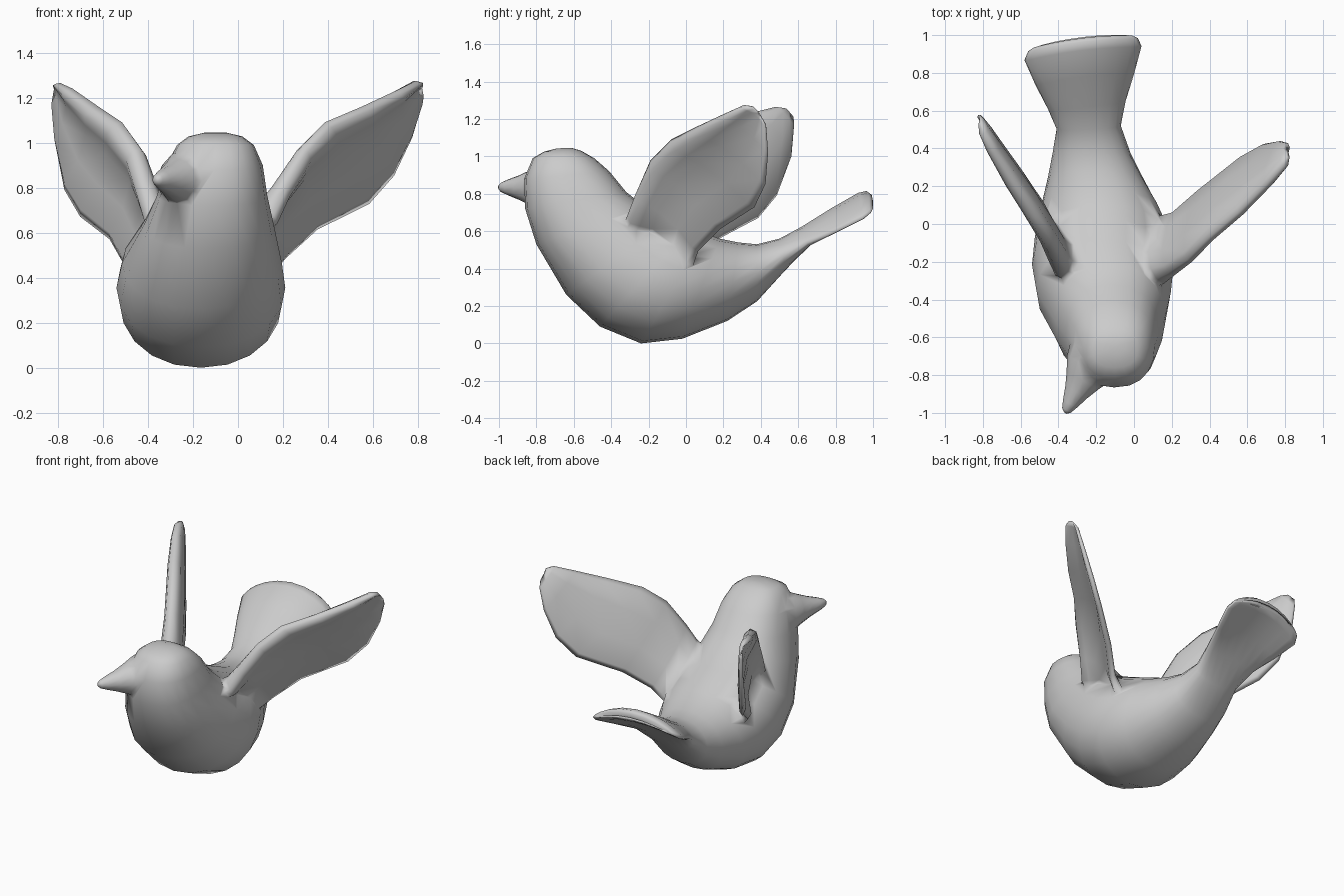
import bpy, bmesh, math
from mathutils import Vector as V

if "Cube" in bpy.data.objects:
    bpy.data.objects.remove(bpy.data.objects["Cube"])


def loft(name, rings):
    """Skin closed rings of points and close both ends with a small fan."""
    bm = bmesh.new()
    rows = [[bm.verts.new(p) for p in ring] for ring in rings]
    n = len(rows[0])
    for a, b in zip(rows, rows[1:]):
        for i in range(n):
            j = (i + 1) % n
            bm.faces.new((a[i], a[j], b[j], b[i]))
    for row in (rows[0], rows[-1]):
        mid = bm.verts.new(sum((v.co for v in row), V()) / n)
        for i in range(n):
            bm.faces.new((row[i], row[(i + 1) % n], mid))
    bmesh.ops.recalc_face_normals(bm, faces=bm.faces)
    me = bpy.data.meshes.new(name)
    bm.to_mesh(me)
    bm.free()
    for p in me.polygons:
        p.use_smooth = True
    ob = bpy.data.objects.new(name, me)
    bpy.context.collection.objects.link(ob)
    return ob


def angles(n):
    return [2 * math.pi * i / n for i in range(n)]


def full(x, e):
    """Power curve that makes a section fuller than an ellipse when e < 1."""
    return math.copysign(abs(x) ** e, x)


# Body with head and tail: back y,z / belly y,z / centre x / half width / droop of edges / skew
sections = [
    (-.61, 1.045, -.69, 1.043, -.10, .05, 0, 0),
    (-.56, 1.03, -.76, 1.025, -.10, .12, 0, 0),
    (-.49, .99, -.82, .99, -.10, .17, 0, 0),
    (-.41, .92, -.865, .88, -.105, .215, 0, 0),
    (-.32, .81, -.86, .72, -.115, .245, 0, 0),
    (-.22, .73, -.80, .53, -.13, .29, 0, 0),
    (-.08, .67, -.64, .26, -.16, .355, 0, 0),
    (.03, .62, -.46, .09, -.165, .375, 0, 0),
    (.10, .59, -.24, .0, -.165, .36, 0, 0),
    (.18, .56, -.02, .025, -.18, .315, 0, 0),
    (.28, .54, .22, .12, -.205, .25, 0, 0),
    (.38, .53, .38, .225, -.225, .205, 0, 0),
    (.50, .56, .53, .39, -.24, .17, .01, .05),
    (.62, .625, .66, .53, -.25, .205, .04, .10),
    (.78, .725, .81, .65, -.26, .262, .09, .12),
    (.92, .805, .95, .73, -.27, .31, .10, .12),
    (.965, .815, .985, .755, -.27, .29, .085, .12),
    (.985, .80, .99, .775, -.27, .26, .07, .12),
]
rings = []
for k, (yt, zt, yb, zb, cx, hw, arch, skew) in enumerate(sections):
    top, bot = V((cx, yt, zt)), V((cx, yb, zb))
    c, v = (top + bot) / 2, (top - bot) / 2
    e = .85 if k < 6 else .95
    rings.append([c + v * full(math.sin(a), e) + V((hw, hw * skew, 0)) * full(math.cos(a), e)
                  + V((0, -.3, -1)) * arch * math.cos(a) ** 2 for a in angles(20)])
bird = loft("bird_body", rings)

# Beak: flared cone turned to one side
start, tip = V((-.18, -.66, .83)), V((-.365, -1.0, .835))
d = (tip - start).normalized()
side = d.cross(V((0, 0, 1))).normalized()
up = side.cross(d)
beak = loft("beak", [[start.lerp(tip, t) + (side * math.cos(a) + up * math.sin(a)) * r
                      for a in angles(12)]
                     for t, r in ((0, .165), (.3, .135), (.5, .096), (.68, .066),
                                  (.86, .042), (.96, .026), (1, .012))])

# Wing section: position along the chord, offset to the under side (thick leading rim, hollow panel)
section = [(0, 0), (.03, .03), (.12, .04), (.22, .024), (.35, .0), (.65, -.012), (.92, .004),
           (1, -.008), (.95, -.024), (.65, -.04), (.3, -.042), (.07, -.026)]


def wing(name, sign, stations):
    """stations: leading edge and trailing edge points with a thickness factor."""
    L = [V(s[0]) for s in stations]
    T = [V(s[1]) for s in stations]
    rings = []
    for i, s in enumerate(stations):
        lo, hi = max(i - 1, 0), min(i + 1, len(stations) - 1)
        span = (L[hi] + T[hi]) - (L[lo] + T[lo])
        nrm = (T[i] - L[i]).cross(span).normalized() * sign
        rings.append([L[i].lerp(T[i], t) + nrm * o * s[2] for t, o in section])
    return loft(name, rings)


wings = [wing("left_wing", 1, [
    ((-.03, -.34, .60), (.03, .04, .32), 2.8),
    ((.12, -.29, .72), (.16, .03, .41), 2.0),
    ((.18, -.26, .82), (.23, .06, .49), 1.4),
    ((.28, -.19, .98), (.36, .18, .61), 1.2),
    ((.385, -.08, 1.09), (.59, .36, .725), 1.15),
    ((.55, .06, 1.16), (.70, .42, .85), 1.1),
    ((.70, .21, 1.23), (.78, .435, 1.02), .95),
    ((.79, .31, 1.275), (.82, .425, 1.16), .7),
    ((.815, .35, 1.27), (.825, .41, 1.20), .3)]),
    wing("right_wing", -1, [
    ((-.20, -.31, .60), (-.34, .03, .32), 2.8),
    ((-.35, -.25, .72), (-.48, .03, .42), 2.0),
    ((-.38, -.19, .82), (-.53, .06, .48), 1.6),
    ((-.43, -.10, .97), (-.58, .19, .57), 1.4),
    ((-.515, .04, 1.09), (-.71, .38, .67), 1.35),
    ((-.62, .20, 1.16), (-.78, .48, .79), 1.25),
    ((-.735, .38, 1.24), (-.82, .56, 1.0), .95),
    ((-.79, .48, 1.265), (-.83, .575, 1.16), .7),
    ((-.81, .53, 1.26), (-.83, .575, 1.21), .3)])]

# Fuse beak and wings into one continuous skin
for part in [beak] + wings:
    m = bird.modifiers.new(part.name, 'BOOLEAN')
    m.operation, m.solver, m.object = 'UNION', 'EXACT', part
    part.hide_render = True
bpy.context.view_layer.objects.active = bird
bird.select_set(True)
for m in list(bird.modifiers):
    bpy.ops.object.modifier_apply(modifier=m.name)
for part in [beak] + wings:
    bpy.data.objects.remove(part)

# Soften the joins
bm = bmesh.new()
bm.from_mesh(bird.data)
bmesh.ops.remove_doubles(bm, verts=bm.verts, dist=.012)
bm.to_mesh(bird.data)
bm.free()
bird.data.polygons.foreach_set("use_smooth", [True] * len(bird.data.polygons))
bird.data.update()
